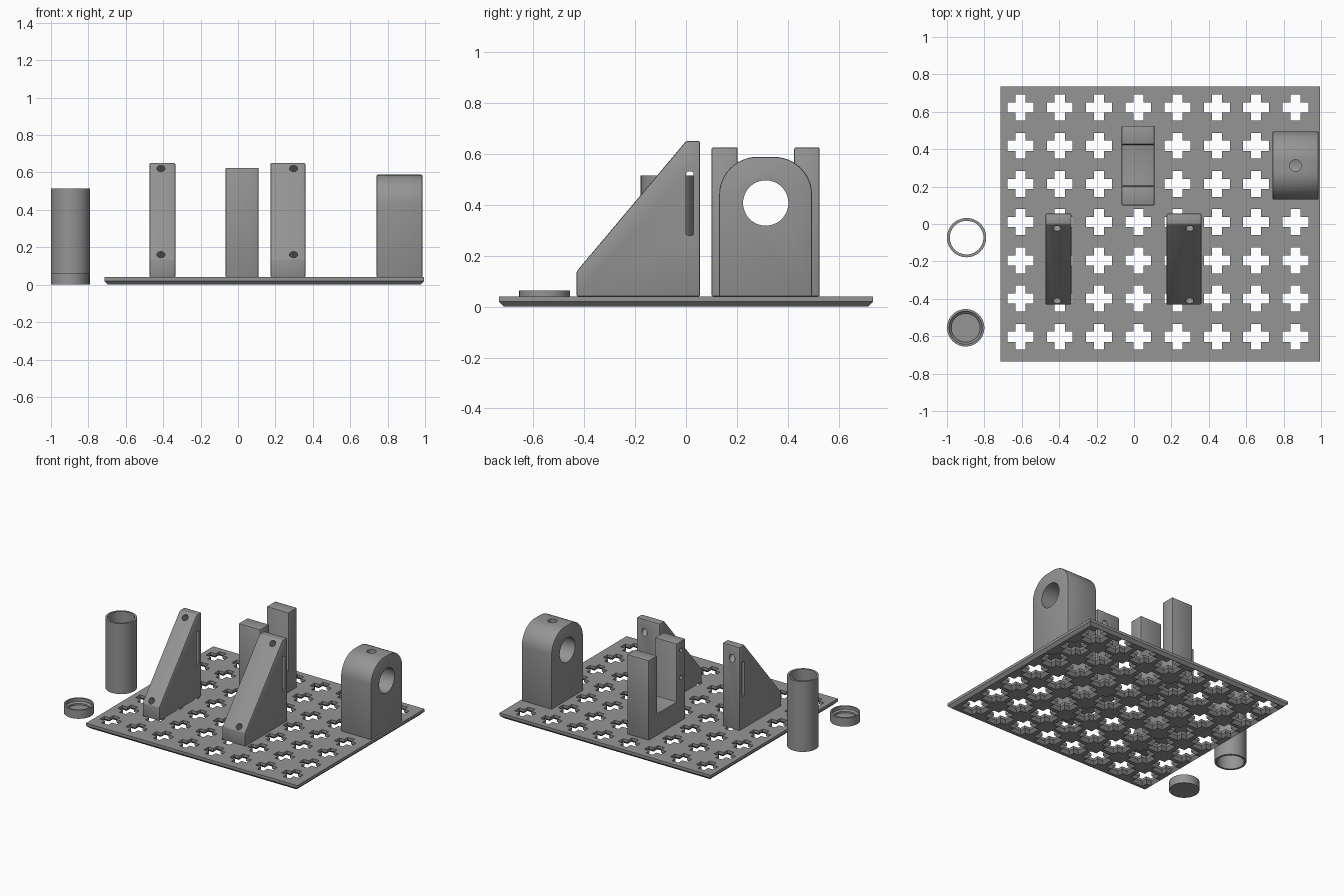
import bpy, bmesh, math
from mathutils import Vector, Matrix

if "Cube" in bpy.data.objects:
    bpy.data.objects.remove(bpy.data.objects["Cube"])

gray = bpy.data.materials.new("mid_gray")
gray.diffuse_color = (0.3, 0.3, 0.3, 1)
gray.use_nodes = True
gray.node_tree.nodes["Principled BSDF"].inputs["Base Color"].default_value = gray.diffuse_color


def make(name, bm):
    bmesh.ops.recalc_face_normals(bm, faces=bm.faces)
    me = bpy.data.meshes.new(name)
    bm.to_mesh(me)
    bm.free()
    me.materials.append(gray)
    ob = bpy.data.objects.new(name, me)
    bpy.context.collection.objects.link(ob)
    return ob


def skin(bm, rings):
    """Closed solid through a stack of matching rings."""
    rs = [[bm.verts.new(p) for p in r] for r in rings]
    n = len(rs[0])
    for a, b in zip(rs, rs[1:]):
        for i in range(n):
            j = (i + 1) % n
            bm.faces.new((a[i], a[j], b[j], b[i]))
    bm.faces.new(rs[0][::-1])
    bm.faces.new(rs[-1])


def side_prism(name, profile, x0, x1):
    """Extrude a (y, z) profile along x."""
    bm = bmesh.new()
    skin(bm, [[(x, y, z) for y, z in profile] for x in (x0, x1)])
    return make(name, bm)


def rod(name, center, axis, r, length, seg=32):
    bm = bmesh.new()
    m = Matrix.Translation(center) @ Vector(axis).to_track_quat('Z', 'Y').to_matrix().to_4x4()
    bmesh.ops.create_cone(bm, cap_ends=True, segments=seg, radius1=r, radius2=r,
                          depth=length, matrix=m)
    return make(name, bm)


def finish(ob, cutters=(), bevel=0.0):
    """Round the edges, cut the holes, shade smooth by angle."""
    if bevel:
        b = ob.modifiers.new("bevel", 'BEVEL')
        b.width, b.segments, b.limit_method = bevel, 2, 'ANGLE'
    for c in cutters:
        m = ob.modifiers.new("cut", 'BOOLEAN')
        m.object, m.operation, m.solver = c, 'DIFFERENCE', 'EXACT'
    bpy.context.view_layer.update()
    me = bpy.data.meshes.new_from_object(ob.evaluated_get(bpy.context.evaluated_depsgraph_get()))
    ob.modifiers.clear()
    ob.data = me
    for c in cutters:
        bpy.data.objects.remove(c)
    bpy.ops.object.select_all(action='DESELECT')
    ob.select_set(True)
    bpy.context.view_layer.objects.active = ob
    bpy.ops.object.shade_smooth_by_angle(angle=math.radians(30))


def lathe(name, x, y, profile, seg=48):
    """Revolve a closed (r, z) profile; r = 0 closes onto the axis."""
    bm = bmesh.new()
    vs = [bm.verts.new((r, 0, z)) for r, z in profile]
    closed = profile[0][0] > 0
    edges = [bm.edges.new((a, b)) for a, b in zip(vs, vs[1:] + vs[:1] if closed else vs[1:])]
    bmesh.ops.spin(bm, geom=vs + edges, cent=(0, 0, 0), axis=(0, 0, 1),
                   angle=2 * math.pi, steps=seg, use_merge=True)
    bmesh.ops.remove_doubles(bm, verts=bm.verts, dist=1e-5)
    bmesh.ops.translate(bm, verts=bm.verts, vec=(x, y, 0))
    finish(make(name, bm))


# Base plate with chamfered underside and a grid of cross holes
T = 0.04


def rect(inset, z):
    return [(-0.715 + inset, -0.735 + inset, z), (0.995 - inset, -0.735 + inset, z),
            (0.995 - inset, 0.735 - inset, z), (-0.715 + inset, 0.735 - inset, z)]


def cross(cx, cy, z, grow):
    a, w = 0.069 + grow, 0.027 + grow
    pts = [(a, -w), (a, w), (w, w), (w, a), (-w, a), (-w, w),
           (-a, w), (-a, -w), (-w, -w), (-w, -a), (w, -a), (w, -w)]
    return [(cx + x, cy + y, z) for x, y in pts]


bm = bmesh.new()
skin(bm, [rect(0.02, 0), rect(0, 0.02), rect(0, T)])
plate = make("base_plate", bm)
bm = bmesh.new()
for i in range(8):
    for j in range(7):
        cx, cy = -0.607 + 0.21 * i, -0.603 + 0.2043 * j
        skin(bm, [cross(cx, cy, -0.005, 0.025), cross(cx, cy, 0.02, 0), cross(cx, cy, T + 0.01, 0)])
finish(plate, [make("cross_cutter", bm)])

# Triangular brackets with a side slot and screw holes square to the slope
wedge = [(-0.43, T), (0.055, T), (0.055, 0.65), (0, 0.65), (-0.43, 0.138)]
slot = [(0, 0.285), (0.006, 0.28), (0.024, 0.28), (0.03, 0.285),
        (0.03, 0.525), (0.024, 0.53), (0.006, 0.53), (0, 0.525)]
for name, x0, x1, hx in (("left_bracket", -0.473, -0.335, -0.412),
                         ("right_bracket", 0.174, 0.36, 0.297)):
    d = Vector((0, 0.512, -0.43)).normalized()
    cuts = [side_prism("slot_cutter", slot, x0 - 0.1, x1 + 0.1)]
    for y, z in ((-0.022, 0.62), (-0.41, 0.16)):
        cuts.append(rod("hole_cutter", Vector((hx, y, z)) + d * 0.1, d, 0.022, 0.4, 24))
    finish(side_prism(name, wedge, x0, x1), cuts, 0.006)

# Fork holder: two posts on a common base, with screw holes in the front post
fork = [(0.1, T), (0.525, T), (0.525, 0.625), (0.425, 0.625),
        (0.425, 0.2), (0.203, 0.2), (0.203, 0.625), (0.1, 0.625)]
cuts = [rod("hole_cutter", (-0.065, 0.15, z), (1, 0, 0), 0.015, 0.16, 20) for z in (0.36, 0.56)]
finish(side_prism("fork_holder", fork, -0.066, 0.11), cuts, 0.006)

# Bearing block: rounded top, cross bore and a vertical oil hole
R, top = 0.15, 0.588
arch = [(0.13, T), (0.495, T)]
for cy, start in ((0.495 - R, 0), (0.13 + R, 90)):
    for k in range(13):
        a = math.radians(start + 7.5 * k)
        arch.append((cy + R * math.cos(a), top - R + R * math.sin(a)))
cuts = [rod("bore_cutter", (0.863, 0.313, 0.407), (1, 0, 0), 0.089, 0.6, 48),
        rod("oil_hole_cutter", (0.863, 0.313, 0.55), (0, 0, 1), 0.031, 0.3)]
finish(side_prism("bearing_block", arch, 0.741, 0.986), cuts, 0.006)

# Loose open sleeve and its shallow end cap
lathe("sleeve", -0.895, -0.073, [(0.105, 0), (0.105, 0.515), (0.09, 0.515), (0.09, 0)])
lathe("end_cap", -0.9, -0.555, [(0, 0), (0.1, 0), (0.1, 0.063), (0.088, 0.063),
                                (0.088, 0.04), (0.077, 0.03), (0.077, 0.018), (0, 0.018)])
